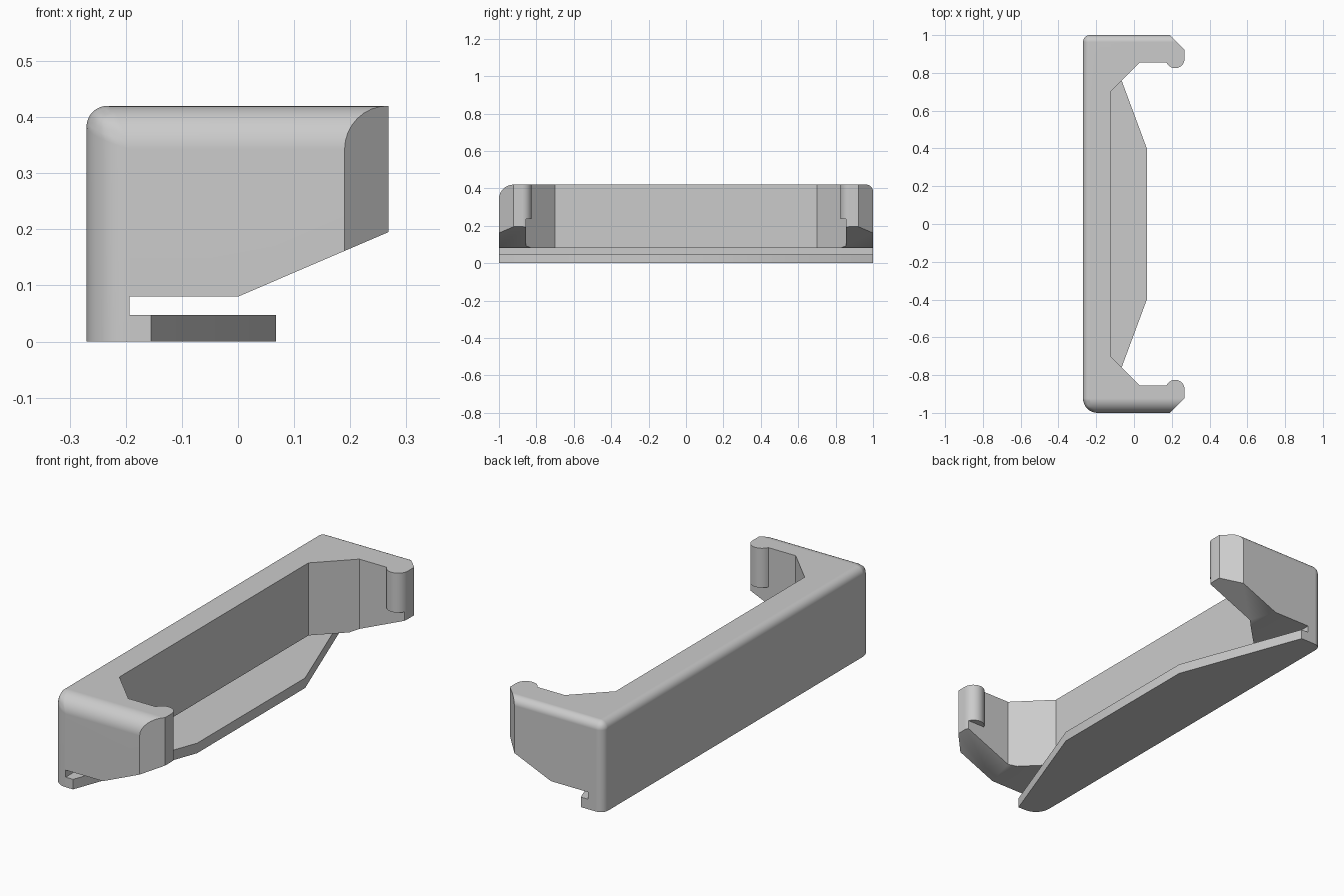
import bpy, bmesh, math

cube = bpy.data.objects.get("Cube")
if cube:
    bpy.data.objects.remove(cube, do_unlink=True)

grey = bpy.data.materials.new("plain grey")
grey.use_nodes = True
GREY = (0.6, 0.6, 0.6, 1)
grey.diffuse_color = GREY
grey.node_tree.nodes["Principled BSDF"].inputs["Base Color"].default_value = GREY


def make_object(name, bm):
    bmesh.ops.recalc_face_normals(bm, faces=bm.faces)
    mesh = bpy.data.meshes.new(name)
    bm.to_mesh(mesh)
    bm.free()
    mesh.materials.append(grey)
    obj = bpy.data.objects.new(name, mesh)
    bpy.context.collection.objects.link(obj)
    return obj


def prism(name, outline, low, high, along="z"):
    """Extrude a 2D outline along z (outline in xy) or y (outline in xz)."""
    bm = bmesh.new()
    place = (lambda a, b, c: (a, b, c)) if along == "z" else (lambda a, b, c: (a, c, b))
    rings = [[bm.verts.new(place(a, b, c)) for a, b in outline] for c in (low, high)]
    bm.faces.new(rings[0])
    bm.faces.new(rings[1])
    n = len(outline)
    for i in range(n):
        j = (i + 1) % n
        bm.faces.new((rings[0][i], rings[0][j], rings[1][j], rings[1][i]))
    return make_object(name, bm)


def mirrored(points):
    """Close a half outline by repeating it across y = 0."""
    return points + [(x, -y) for x, y in reversed(points)]


def apply(obj, mod):
    bpy.ops.object.select_all(action="DESELECT")
    bpy.context.view_layer.objects.active = obj
    obj.select_set(True)
    bpy.ops.object.modifier_apply(modifier=mod.name)


def cut(obj, cutter):
    cutter.hide_render = True
    mod = obj.modifiers.new("cut", "BOOLEAN")
    mod.operation = "DIFFERENCE"
    mod.solver = "EXACT"
    mod.object = cutter
    apply(obj, mod)
    bpy.data.objects.remove(cutter, do_unlink=True)


BACK, TIP, TOP, FAR = -0.27, 0.268, 0.42, 0.7

# Solid block, with a large fillet on the front side and smaller ones elsewhere
bracket = prism("clip_bracket", mirrored([(BACK, -1), (0.6, -1)]), 0, TOP)
bm = bmesh.new()
bm.from_mesh(bracket.data)
weight = bm.edges.layers.float.new("bevel_weight_edge")
for e in bm.edges:
    mid = (e.verts[0].co + e.verts[1].co) / 2
    if mid.z < 0.01 or mid.x > 0.59:
        continue
    if mid.y < -0.99:
        e[weight] = 1.0
    else:
        e[weight] = 0.48
bm.to_mesh(bracket.data)
bm.free()
bevel = bracket.modifiers.new("fillets", "BEVEL")
bevel.limit_method = "WEIGHT"
bevel.width = 0.077
bevel.segments = 8
apply(bracket, bevel)

# Inner opening, with rounded hook lips and chamfered arm ends
RADIUS, HOOK_X, HOOK_Y, WALL = 0.05, TIP - 0.05, -0.875, -0.855
start = math.pi - math.asin((WALL - HOOK_Y) / RADIUS)
hook = [(HOOK_X + RADIUS * math.cos(start * (1 - i / 16)),
         HOOK_Y + RADIUS * math.sin(start * (1 - i / 16))) for i in range(17)]
half = [(FAR, -1.1), (0.09, -1.1), (TIP, -0.922)] + hook[::-1] + [(0.03, WALL), (-0.125, -0.7)]
cut(bracket, prism("opening_cutter", mirrored(half), 0.06, 0.6))

# Hook lips stop short of the arm bottoms
cut(bracket, prism("lip_cutter", mirrored([(0.12, WALL), (FAR, WALL)]), 0.06, 0.235))

# Tapered outline of the bottom plate
cut(bracket, prism("plate_cutter", mirrored(
    [(FAR, -1.1), (-0.192, -1.1), (0.068, -0.4)]), -0.1, 0.06))

# Slot above the plate, opening into the sloped undersides of the arms
slope = (0.195 - 0.08) / TIP
cut(bracket, prism("slot_cutter", [(-0.193, 0.047), (-0.193, 0.08), (0, 0.08),
                                   (FAR, 0.08 + slope * FAR), (FAR, 0.047)], -1.2, 1.2, "y"))

# Smooth fillets, flat faces kept crisp
bpy.ops.object.select_all(action="DESELECT")
bracket.select_set(True)
bpy.context.view_layer.objects.active = bracket
bpy.ops.object.shade_smooth_by_angle(angle=math.radians(25))
normals = bracket.modifiers.new("flat_normals", "WEIGHTED_NORMAL")
normals.keep_sharp = True
